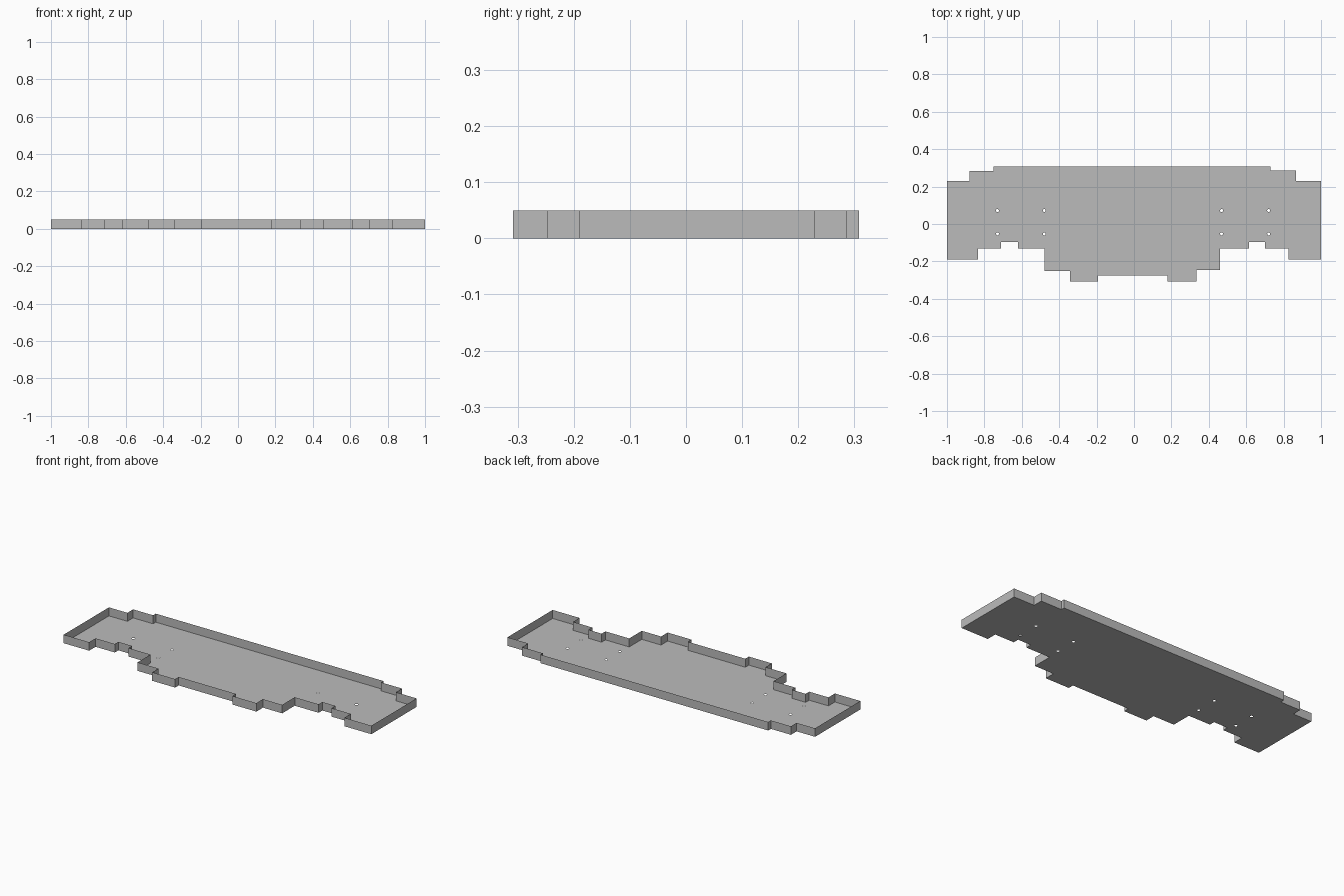
import bpy
import bmesh
from math import cos, sin, pi

old = bpy.data.objects.get("Cube")
if old:
    bpy.data.objects.remove(old, do_unlink=True)

HEIGHT = 0.05
HOLE_RADIUS = 0.008

grey = bpy.data.materials.new("plain grey")
grey.use_nodes = True
colour = (0.5, 0.5, 0.5, 1)
grey.diffuse_color = colour
grey.node_tree.nodes["Principled BSDF"].inputs["Base Color"].default_value = colour


def stepped(start_x, steps, end_x):
    """Square-cornered path: each step is (y level, x where that level ends)."""
    points, x = [], start_x
    for y, next_x in steps + [(None, end_x)]:
        if y is None:
            break
        points += [(x, y), (next_x, y)]
        x = next_x
    return points


# Stepped edges of the tray, counter-clockwise: front left to right, then back
front = stepped(-1, [(-0.19, -0.835), (-0.13, -0.71), (-0.097, -0.62),
                     (-0.13, -0.478), (-0.25, -0.342), (-0.308, -0.193),
                     (-0.275, 0.18), (-0.308, 0.335), (-0.247, 0.46),
                     (-0.13, 0.615), (-0.095, 0.70), (-0.13, 0.825),
                     (-0.19, 1)], 1)
back = stepped(1, [(0.23, 0.865), (0.287, 0.73), (0.308, -0.75),
                   (0.283, -0.88), (0.23, -1)], -1)
outline = front + back


def add_loop(bm, points):
    verts = [bm.verts.new((x, y, 0)) for x, y in points]
    return [bm.edges.new((a, b)) for a, b in zip(verts, verts[1:] + verts[:1])]


def make_object(name, bm):
    mesh = bpy.data.meshes.new(name)
    bm.to_mesh(mesh)
    bm.free()
    mesh.materials.append(grey)
    obj = bpy.data.objects.new(name, mesh)
    bpy.context.collection.objects.link(obj)
    return obj


# Thin floor with two groups of four round screw holes
bm = bmesh.new()
edges = add_loop(bm, outline)
for hx in (-0.73, -0.48, 0.468, 0.72):
    for hy in (-0.053, 0.072):
        ring = [(hx + HOLE_RADIUS * cos(i * pi / 6),
                 hy + HOLE_RADIUS * sin(i * pi / 6)) for i in range(12)]
        edges += add_loop(bm, ring)
bmesh.ops.triangle_fill(bm, edges=edges, use_beauty=True, normal=(0, 0, 1))
bmesh.ops.dissolve_limit(bm, angle_limit=0.01, verts=bm.verts[:], edges=bm.edges[:])
for face in bm.faces:
    face.normal_update()
    if face.normal.z < 0:
        face.normal_flip()
make_object("tray_floor", bm)

# Thin upright rim following the outline
bm = bmesh.new()
edges = add_loop(bm, outline)
low = [e.verts[0] for e in edges]
low = [bm_v for bm_v in bm.verts]
high = [bm.verts.new((v.co.x, v.co.y, HEIGHT)) for v in low]
count = len(low)
for i in range(count):
    j = (i + 1) % count
    bm.faces.new((low[i], low[j], high[j], high[i]))
make_object("tray_rim", bm)
